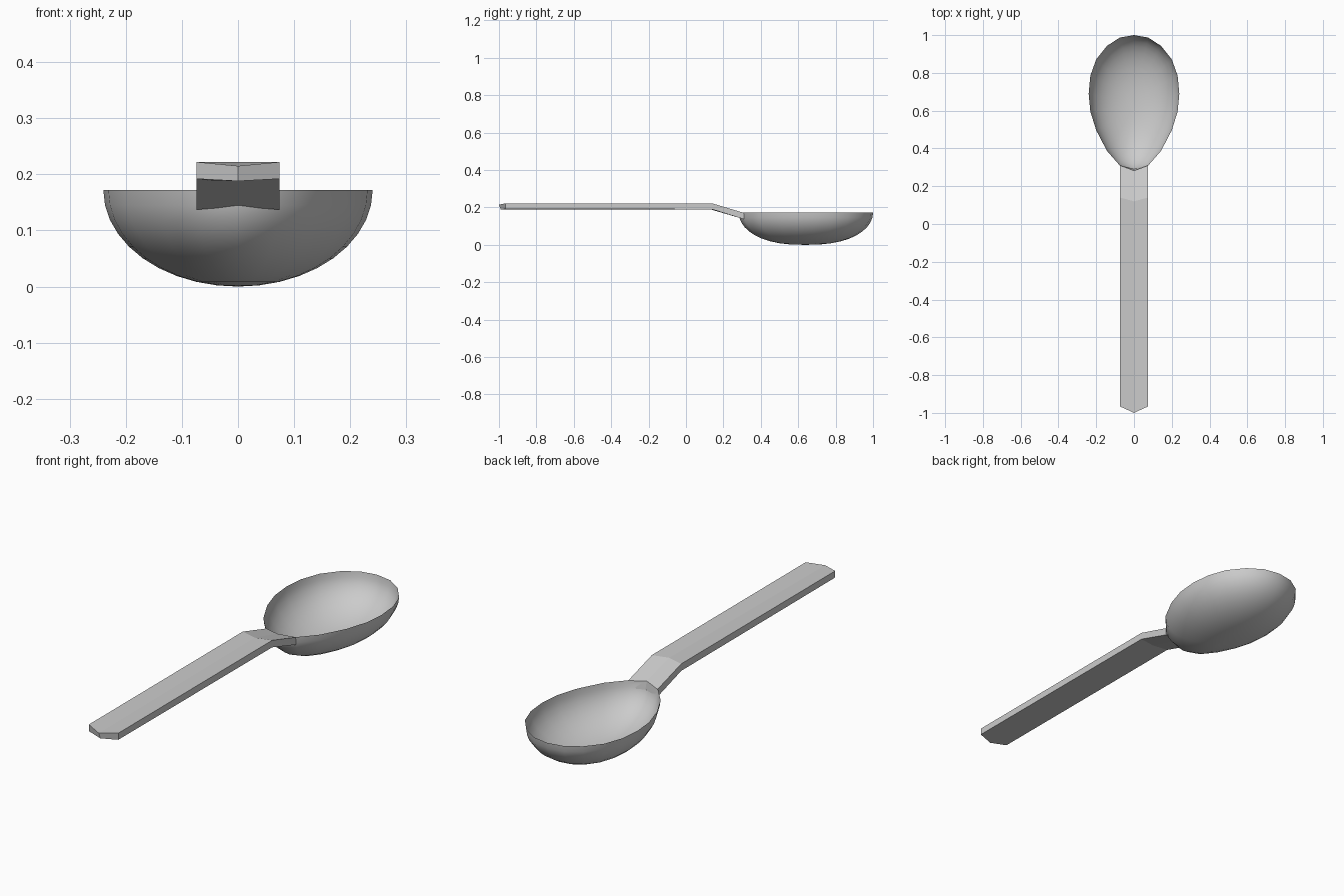
import bpy, bmesh, math

if "Cube" in bpy.data.objects:
    bpy.data.objects.remove(bpy.data.objects["Cube"])


def finish(name, bm):
    bmesh.ops.recalc_face_normals(bm, faces=bm.faces)
    mesh = bpy.data.meshes.new(name)
    bm.to_mesh(mesh)
    bm.free()
    obj = bpy.data.objects.new(name, mesh)
    bpy.context.collection.objects.link(obj)
    return obj


# Bowl: egg-shaped rim shrunk in rings down to the lowest point
RIM_Z, CENTRE_Y, RINGS = 0.172, 0.637, 10
half = [(0, 1.0), (0.075, 0.987), (0.143, 0.943), (0.2, 0.872), (0.231, 0.785),
        (0.24, 0.69), (0.231, 0.595), (0.2, 0.496), (0.143, 0.387),
        (0.074, 0.308), (0, 0.282)]
rim = half + [(-x, y) for x, y in half[-2:0:-1]]

bm = bmesh.new()
rings = []
for i in range(RINGS):
    a = math.pi / 2 * (1 - i / RINGS)
    s = math.sin(a)
    z = RIM_Z * (1 - math.cos(a))
    rings.append([bm.verts.new((x * s, CENTRE_Y + (y - CENTRE_Y) * s ** 0.82, z))
                  for x, y in rim])
n = len(rim)
for r0, r1 in zip(rings, rings[1:]):
    for j in range(n):
        k = (j + 1) % n
        bm.faces.new((r0[j], r0[k], r1[k], r1[j]))
bottom = bm.verts.new((0, CENTRE_Y, 0))
for j in range(n):
    bm.faces.new((rings[-1][j], rings[-1][(j + 1) % n], bottom))
bowl = finish("bowl", bm)
# the sheet is open, so make sure its outside faces down
if bowl.data.polygons[-1].normal.z > 0:
    bowl.data.flip_normals()
for p in bowl.data.polygons:
    p.use_smooth = True

# Handle: six-sided sections (left, middle, right; top and bottom)
# each station: side y, middle y, side top z, middle top z, side bottom z, middle bottom z
W = 0.074
stations = [(-0.966, -1.0, 0.222, 0.215, 0.192, 0.188),
            (0.14, 0.12, 0.222, 0.222, 0.190, 0.190),
            (0.31, 0.282, 0.171, 0.178, 0.137, 0.143)]
bm = bmesh.new()
loops = []
for ys, ym, ts, tm, bs, bmid in stations:
    pts = [(-W, ys, ts), (0, ym, tm), (W, ys, ts),
           (W, ys, bs), (0, ym + 0.01, bmid), (-W, ys, bs)]
    loops.append([bm.verts.new(p) for p in pts])
for l0, l1 in zip(loops, loops[1:]):
    for j in range(6):
        k = (j + 1) % 6
        bm.faces.new((l0[j], l0[k], l1[k], l1[j]))
for l in (loops[0], loops[-1]):
    bm.faces.new((l[0], l[1], l[4], l[5]))
    bm.faces.new((l[1], l[2], l[3], l[4]))
finish("handle", bm)
